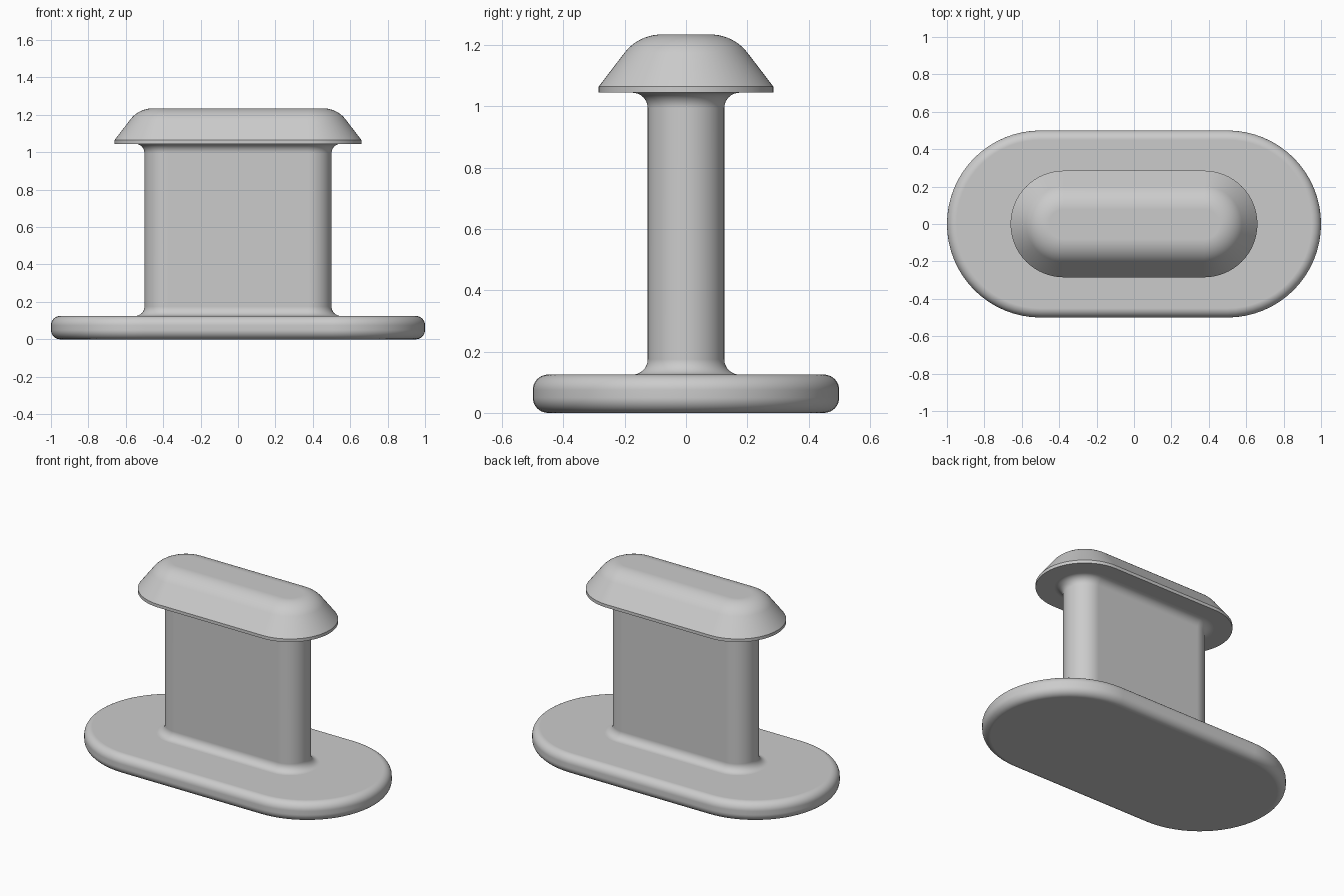
import bpy
import bmesh
from math import sin, cos, pi, radians

cube = bpy.data.objects.get("Cube")
if cube:
    bpy.data.objects.remove(cube, do_unlink=True)

grey = bpy.data.materials.new("plain_grey")
grey.use_nodes = True
colour = (0.6, 0.6, 0.6, 1)
grey.diffuse_color = colour
grey.node_tree.nodes["Principled BSDF"].inputs["Base Color"].default_value = colour

ARC_STEPS = 10
END_STEPS = 32


def arc(cx, cz, radius, start, end):
    """Profile points (radius, height) along a circular arc, angles in degrees."""
    angles = [radians(start + (end - start) * i / ARC_STEPS) for i in range(ARC_STEPS + 1)]
    return [(cx + radius * cos(a), cz + radius * sin(a)) for a in angles]


def stadium(bm, half_length, radius, z):
    """Ring of vertices: two half circles joined by straight sides."""
    ring = []
    for centre, start in ((half_length, -pi / 2), (-half_length, pi / 2)):
        for i in range(END_STEPS + 1):
            a = start + pi * i / END_STEPS
            ring.append(bm.verts.new((centre + radius * cos(a), radius * sin(a), z)))
    return ring


def sweep(name, half_length, profile, capped=True):
    """Sweep a profile, listed bottom to top, round a stadium outline."""
    bm = bmesh.new()
    rings = [stadium(bm, half_length, r, z) for r, z in profile]
    for low, high in zip(rings, rings[1:]):
        for i in range(len(low)):
            j = (i + 1) % len(low)
            bm.faces.new((low[i], low[j], high[j], high[i]))
    if capped:
        bm.faces.new(rings[0][::-1])
        bm.faces.new(rings[-1])
    mesh = bpy.data.meshes.new(name)
    bm.to_mesh(mesh)
    bm.free()
    mesh.materials.append(grey)
    obj = bpy.data.objects.new(name, mesh)
    bpy.context.collection.objects.link(obj)
    bpy.ops.object.select_all(action="DESELECT")
    obj.select_set(True)
    bpy.context.view_layer.objects.active = obj
    bpy.ops.object.shade_smooth_by_angle(angle=radians(30))
    # Keep the broad faces flat beside the rounded edges
    weighted = obj.modifiers.new("flat_faces", "WEIGHTED_NORMAL")
    weighted.keep_sharp = True
    return obj


BASE_TOP = 0.125
CAP_BOTTOM = 1.045
ROUND = 0.05

# Wide base plate with rounded rims
sweep("base_plate", 0.5,
      arc(0.5 - ROUND, ROUND, ROUND, -90, 0)
      + arc(0.5 - ROUND, BASE_TOP - ROUND, ROUND, 0, 90))

# Upright stem, flaring into the base and the cap
sweep("stem", 0.375,
      arc(0.125 + ROUND, BASE_TOP + ROUND, ROUND, 270, 180)
      + arc(0.125 + ROUND, CAP_BOTTOM - ROUND, ROUND, 180, 90),
      capped=False)

# Cap with a thin vertical rim, sloping sides and a rounded crown
sweep("cap", 0.375,
      [(0.285, CAP_BOTTOM), (0.285, 1.065)]
      + arc(0.08, 1.083, 0.152, 37, 90))
